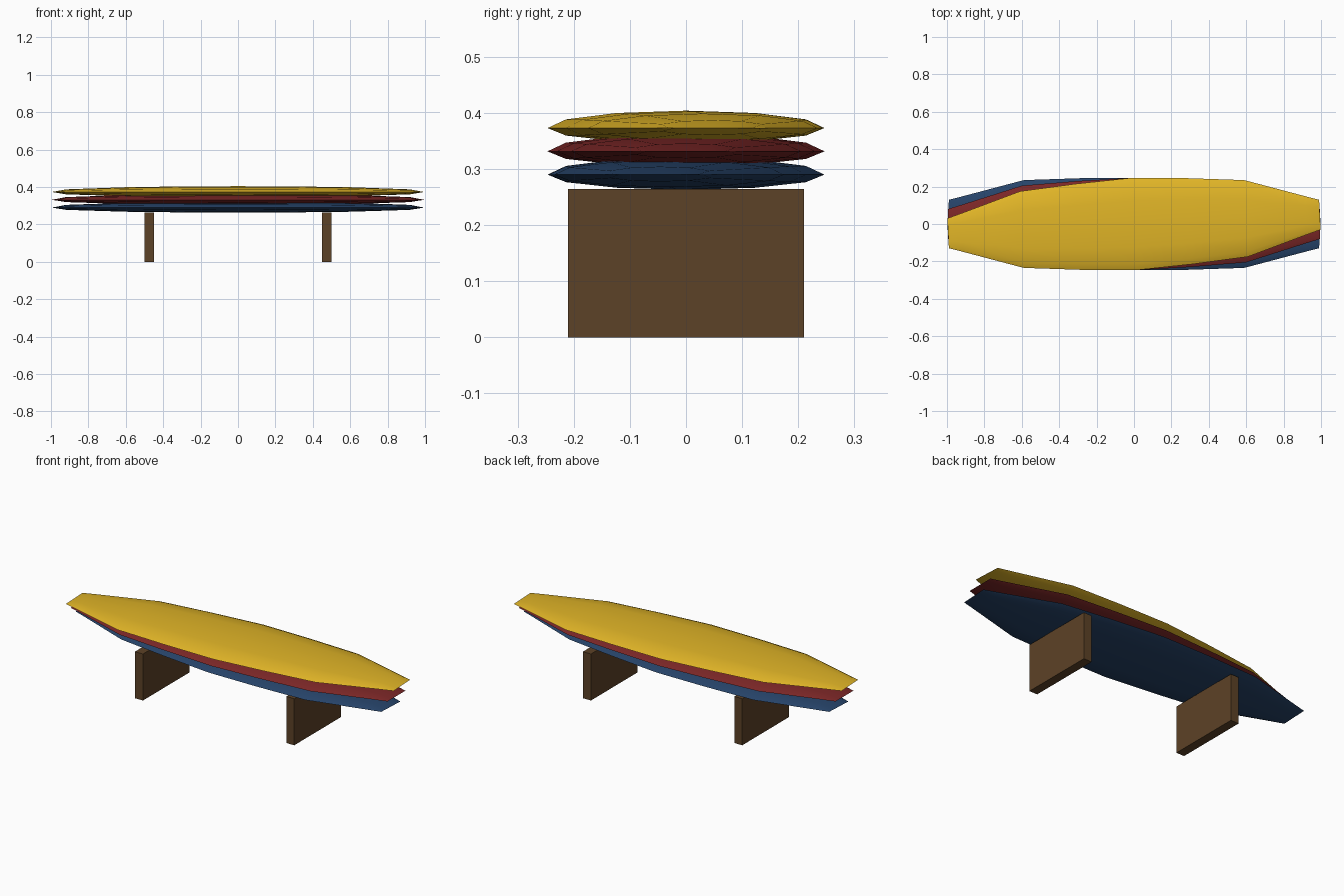
import bpy, bmesh, math

default = bpy.data.objects.get("Cube")
if default:
    bpy.data.objects.remove(default, do_unlink=True)


def material(name, rgb):
    m = bpy.data.materials.new(name)
    m.use_nodes = True
    m.diffuse_color = (*rgb, 1)
    m.node_tree.nodes["Principled BSDF"].inputs["Base Color"].default_value = (*rgb, 1)
    return m


def finish(name, bm, mat):
    mesh = bpy.data.meshes.new(name)
    bm.to_mesh(mesh)
    bm.free()
    mesh.materials.append(mat)
    ob = bpy.data.objects.new(name, mesh)
    bpy.context.collection.objects.link(ob)
    return ob


# Half of the board: distance from the middle, half width, relative thickness
HALF = [(0, 0.247, 1), (0.3, 0.23, 0.96), (0.6, 0.205, 0.83),
        (0.92, 0.103, 0.46), (0.995, 0.08, 0)]
STATIONS = [(-x, w, t) for x, w, t in HALF[:0:-1]] + HALF
SIDES = 12
TOP, BOTTOM = 0.031, 0.027


def board(name, z, turn, mat):
    bm = bmesh.new()
    rings = []
    for x, w, t in STATIONS:
        ring = []
        for i in range(SIDES):
            a = 2 * math.pi * i / SIDES
            s = math.sin(a)
            ring.append(bm.verts.new((x, w * math.cos(a), s * t * (TOP if s > 0 else BOTTOM))))
        rings.append(ring)
    for r, q in zip(rings, rings[1:]):
        for i in range(SIDES):
            j = (i + 1) % SIDES
            bm.faces.new((r[i], r[j], q[j], q[i]))
    # Close the flat tips into a thin edge
    bmesh.ops.remove_doubles(bm, verts=bm.verts, dist=0.0005)
    bmesh.ops.recalc_face_normals(bm, faces=bm.faces)
    ob = finish(name, bm, mat)
    ob.location.z = z
    ob.rotation_euler.z = turn
    bpy.ops.object.select_all(action='DESELECT')
    ob.select_set(True)
    bpy.context.view_layer.objects.active = ob
    bpy.ops.object.shade_smooth_by_angle(angle=math.radians(24))


def stand(name, x, mat):
    bm = bmesh.new()
    bmesh.ops.create_cube(bm, size=1)
    bmesh.ops.scale(bm, vec=(0.05, 0.42, 0.264), verts=bm.verts)
    ob = finish(name, bm, mat)
    ob.location = (x, 0, 0.132)


# Fanned stack of boards
board("bottom_board", 0.29, -0.05, material("navy blue", (0.02, 0.058, 0.145)))
board("middle_board", 0.3315, 0, material("dark red", (0.2, 0.02, 0.02)))
board("top_board", 0.373, 0.05, material("golden yellow", (0.75, 0.46, 0.02)))

# Two plank supports
wood = material("brown wood", (0.108, 0.054, 0.02))
stand("left_stand", 0.475, wood)
stand("right_stand", -0.475, wood)
